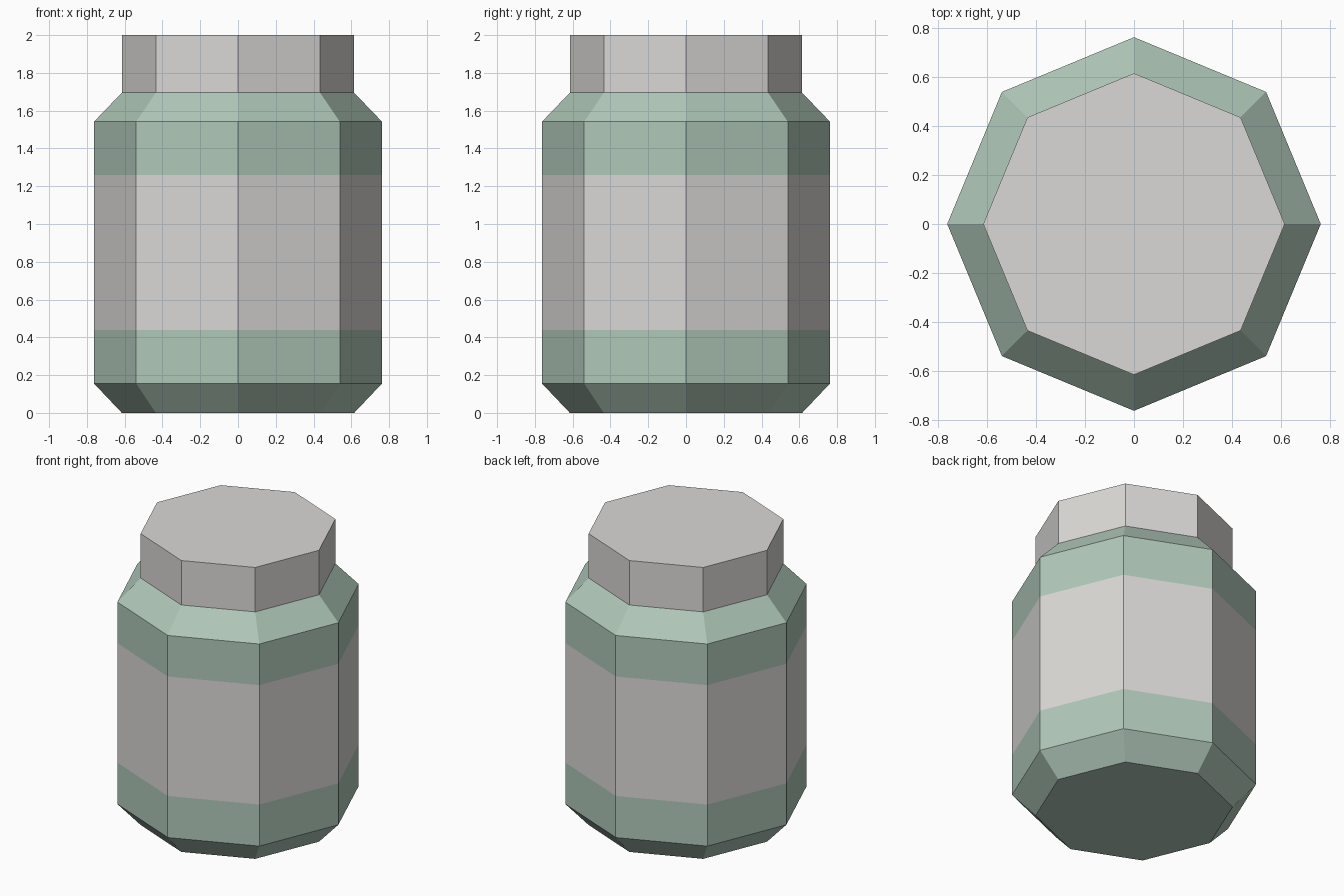
import bpy
import bmesh
from math import cos, sin, tau

cube = bpy.data.objects.get("Cube")
if cube:
    bpy.data.objects.remove(cube, do_unlink=True)

SIDES = 8


def make_material(name, color):
    mat = bpy.data.materials.new(name)
    mat.use_nodes = True
    mat.diffuse_color = color
    mat.node_tree.nodes["Principled BSDF"].inputs["Base Color"].default_value = color
    return mat


def lathe(name, profile, materials, pick):
    """Stack flat octagonal rings; pick(z) gives the material slot of a face."""
    bm = bmesh.new()
    rings = [[bm.verts.new((r * cos(tau * i / SIDES), r * sin(tau * i / SIDES), z))
              for i in range(SIDES)] for r, z in profile]
    for low, high in zip(rings, rings[1:]):
        for i in range(SIDES):
            j = (i + 1) % SIDES
            bm.faces.new((low[i], low[j], high[j], high[i]))
    bm.faces.new(rings[0][::-1])
    bm.faces.new(rings[-1])
    for face in bm.faces:
        face.material_index = pick(face.calc_center_median().z)
    mesh = bpy.data.meshes.new(name)
    bm.to_mesh(mesh)
    bm.free()
    for mat in materials:
        mesh.materials.append(mat)
    obj = bpy.data.objects.new(name, mesh)
    bpy.context.collection.objects.link(obj)
    return obj


green = make_material("pale green", (0.435, 0.578, 0.485, 1))
grey = make_material("light grey", (0.70, 0.69, 0.67, 1))

BAND_LOW, BAND_HIGH, NECK = 0.44, 1.26, 1.695

# One closed shell: bevelled green base, grey middle band, green shoulder, grey lid
lathe("canister",
      [(0.615, 0), (0.762, 0.155), (0.762, BAND_LOW), (0.762, BAND_HIGH),
       (0.762, 1.542), (0.615, NECK), (0.615, 2)],
      [green, grey],
      lambda z: int(BAND_LOW < z < BAND_HIGH or z > NECK))
